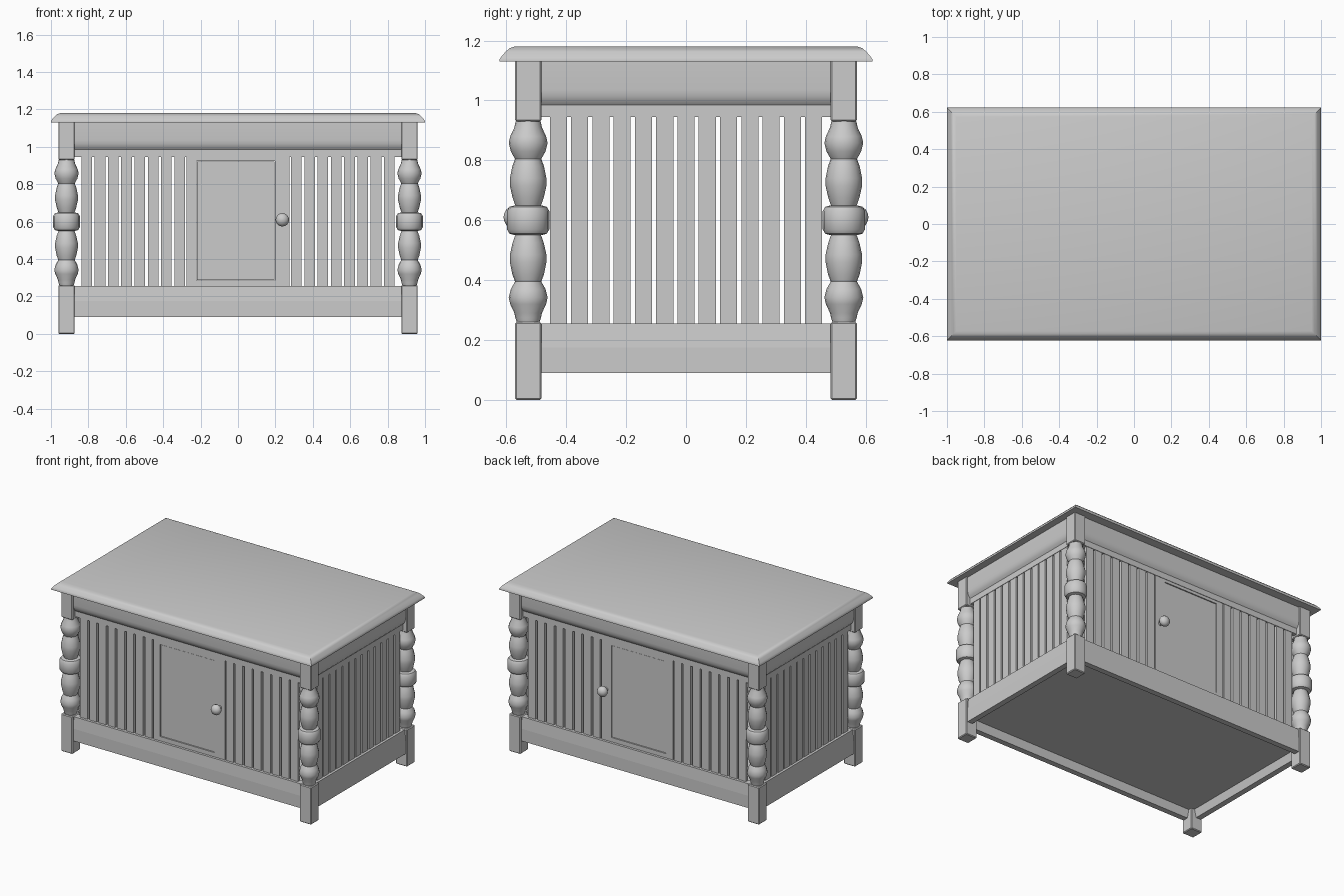
import bpy, bmesh, math
from mathutils import Matrix, Vector

if "Cube" in bpy.data.objects:
    bpy.data.objects.remove(bpy.data.objects["Cube"], do_unlink=True)

grey = bpy.data.materials.new("plain grey")
grey.use_nodes = True
tone = (0.6, 0.6, 0.6, 1)
grey.diffuse_color = tone
grey.node_tree.nodes["Principled BSDF"].inputs["Base Color"].default_value = tone


def finish(name, bm, smooth=False):
    bmesh.ops.recalc_face_normals(bm, faces=bm.faces)
    mesh = bpy.data.meshes.new(name)
    bm.to_mesh(mesh)
    bm.free()
    obj = bpy.data.objects.new(name, mesh)
    bpy.context.collection.objects.link(obj)
    mesh.materials.append(grey)
    if smooth:
        bpy.ops.object.select_all(action="DESELECT")
        obj.select_set(True)
        bpy.context.view_layer.objects.active = obj
        bpy.ops.object.shade_smooth_by_angle(angle=math.radians(35))
    return obj


def box(bm, x, y, z):
    """Add a box from three (low, high) ranges."""
    size = [b - a for a, b in (x, y, z)]
    mid = Vector([(a + b) / 2 for a, b in (x, y, z)])
    bmesh.ops.create_cube(bm, size=1, matrix=Matrix.Translation(mid) @ Matrix.Diagonal((*size, 1)))


def loft(bm, rings):
    """Join equal rings of points and cap both ends."""
    rows = [[bm.verts.new(p) for p in ring] for ring in rings]
    n = len(rows[0])
    for a, b in zip(rows, rows[1:]):
        for i in range(n):
            bm.faces.new((a[i], a[(i + 1) % n], b[(i + 1) % n], b[i]))
    bm.faces.new(rows[0])
    bm.faces.new(rows[-1])


def lathe(bm, profile, matrix, sides=16):
    """Turn (radius, height) pairs around the local z axis."""
    angles = [2 * math.pi * i / sides for i in range(sides)]
    loft(bm, [[matrix @ Vector((r * math.cos(a), r * math.sin(a), h)) for a in angles]
              for r, h in profile])


def rectangle(hx, hy, z):
    return [(-hx, -hy, z), (hx, -hy, z), (hx, hy, z), (-hx, hy, z)]


def moulding(name, profile, smooth=False):
    """Four rails between the posts from an (outward, height) profile."""
    for side, sx, sy in (("front", 0, -1), ("back", 0, 1), ("left", 1, 0), ("right", -1, 0)):
        bm = bmesh.new()
        rings = []
        for end in (-1, 1):
            if sy:
                rings.append([(end * 0.89, sy * (POST_Y + o), z) for o, z in profile])
            else:
                rings.append([(sx * (POST_X + o), end * 0.5, z) for o, z in profile])
        loft(bm, rings)
        finish(side + "_" + name, bm, smooth)


POST_X, POST_Y = 0.917, 0.527
HALF = 0.044

# Table top with a rounded upper edge
bm = bmesh.new()
edge = [(0, 1.13), (0, 1.138), (0.006, 1.147), (0.02, 1.163), (0.034, 1.175), (0.05, 1.18)]
loft(bm, [rectangle(1 - inset, 0.622 - inset, z) for inset, z in edge])
finish("table_top", bm, True)

# Corner posts: square blocks with a turned middle
lower = [(0.035, 0.25), (0.043, 0.275), (0.046, 0.29), (0.06, 0.32), (0.065, 0.342),
         (0.058, 0.37), (0.044, 0.395), (0.053, 0.42), (0.061, 0.46), (0.061, 0.485),
         (0.052, 0.525), (0.043, 0.55), (0.062, 0.555), (0.071, 0.57)]
turning = lower + [(r, 1.2 - z) for r, z in reversed(lower)]
for fx, front in ((-1, "right"), (1, "left")):
    for fy, depth in ((-1, "front"), (1, "back")):
        cx, cy = fx * POST_X, fy * POST_Y
        bm = bmesh.new()
        for low, high in ((0, 0.26), (0.93, 1.135)):
            box(bm, (cx - HALF, cx + HALF), (cy - HALF, cy + HALF), (low, high))
        bmesh.ops.bevel(bm, geom=bm.edges[:], offset=0.005, segments=1, affect="EDGES")
        finish(f"{depth}_{front}_post_blocks", bm)
        bm = bmesh.new()
        lathe(bm, turning, Matrix.Translation((cx, cy, 0)))
        finish(f"{depth}_{front}_post_turning", bm, True)

# Upper apron with a cove, and lower rails
moulding("apron", [(-0.02, 1.135), (0.034, 1.135), (0.034, 1.035), (0.031, 1.015),
                   (0.024, 0.998), (0.013, 0.985), (0.013, 0.945), (-0.02, 0.945)], True)
moulding("bottom_rail", [(-0.02, 0.255), (0.027, 0.255), (0.034, 0.175),
                         (0.034, 0.09), (-0.005, 0.09), (-0.02, 0.15)])

# Floor
bm = bmesh.new()
box(bm, (-0.91, 0.91), (-0.52, 0.52), (0.145, 0.165))
finish("floor", bm)

# Slats
LOW, HIGH, PITCH, WIDTH = 0.24, 0.96, 0.071, 0.057
for name, sx in (("left_slats", 1), ("right_slats", -1)):
    bm = bmesh.new()
    for i in range(13):
        y = (i - 6) * PITCH
        x = sx * POST_X
        box(bm, (x - 0.01, x + 0.01), (y - WIDTH / 2, y + WIDTH / 2), (LOW, HIGH))
    finish(name, bm)

for name, sy in (("front", -1), ("back", 1)):
    y = sy * POST_Y
    bm = bmesh.new()
    for sx in (-1, 1):
        for i in range(8):
            x = sx * (0.312 + i * PITCH)
            box(bm, (x - WIDTH / 2, x + WIDTH / 2), (y - 0.01, y + 0.01), (LOW, HIGH))
    finish(name + "_slats", bm)

    # Door frame and panel
    bm = bmesh.new()
    for x, z in (((-0.275, -0.222), (LOW, HIGH)), ((0.197, 0.275), (LOW, HIGH)),
                 ((-0.222, 0.197), (LOW, 0.285)), ((-0.222, 0.197), (0.925, HIGH))):
        box(bm, x, (y - 0.01, y + 0.01), z)
    finish(name + "_door_frame", bm)
    bm = bmesh.new()
    box(bm, (-0.219, 0.194), (y - 0.006, y + 0.006), (0.288, 0.922))
    finish(name + "_door_panel", bm)

    # Round knob on a short stem
    bm = bmesh.new()
    knob = [(0.014, 0), (0.014, 0.025)]
    knob += [(0.036 * math.sin(a), 0.052 - 0.03 * math.cos(a))
             for a in [math.pi * k / 8 for k in range(2, 8)]] + [(0.002, 0.082)]
    turn = Matrix.Rotation(-sy * math.pi / 2, 4, "X")
    lathe(bm, knob, Matrix.Translation((0.237, y, 0.61)) @ turn)
    finish(name + "_knob", bm, True)
